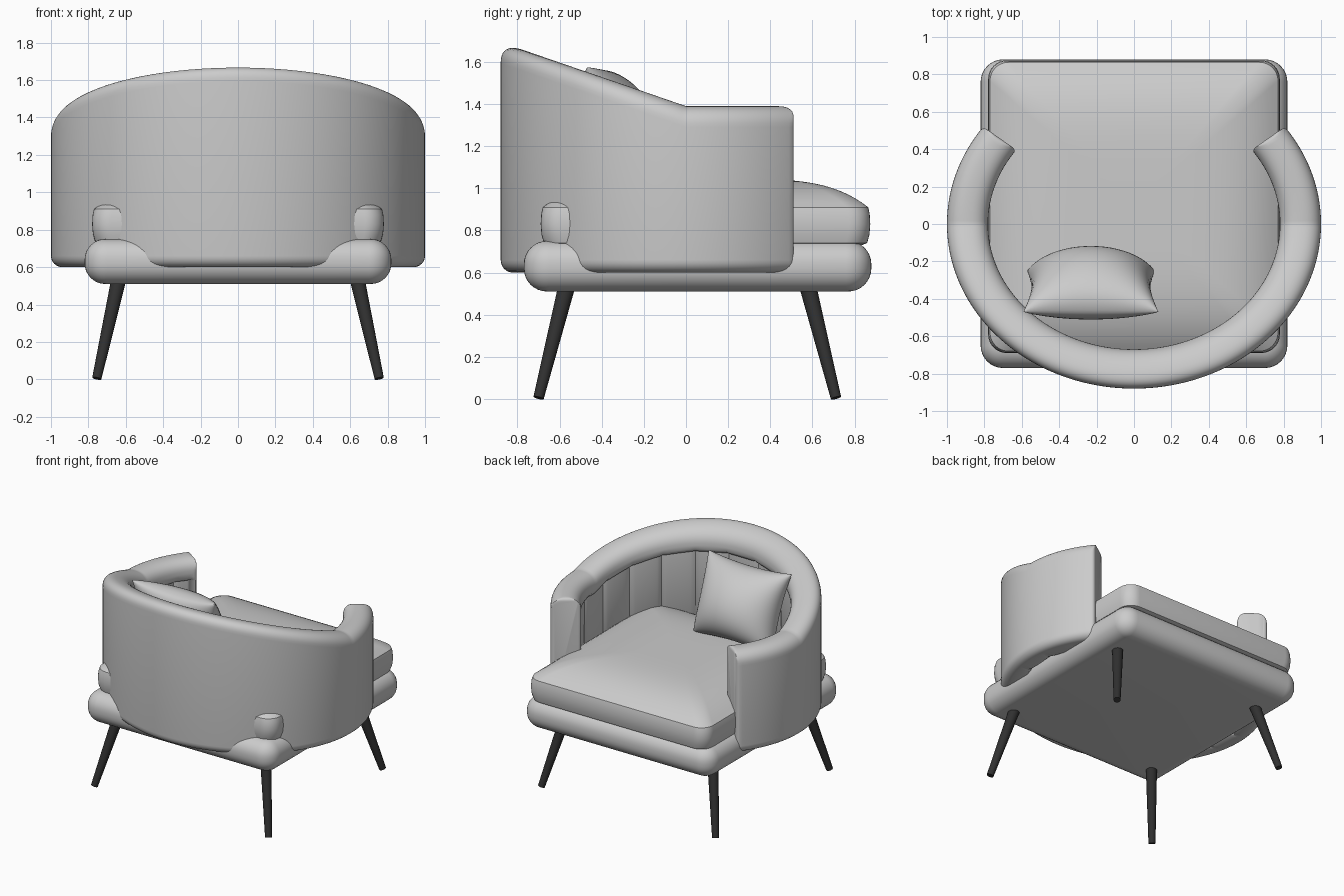
import bpy, bmesh, math
from mathutils import Vector, Matrix

if "Cube" in bpy.data.objects:
    bpy.data.objects.remove(bpy.data.objects["Cube"])


def material(name, rgb):
    m = bpy.data.materials.new(name)
    m.diffuse_color = (*rgb, 1)
    m.use_nodes = True
    m.node_tree.nodes["Principled BSDF"].inputs["Base Color"].default_value = m.diffuse_color
    return m


FABRIC = material("grey fabric", (0.6, 0.6, 0.6))
BLACK = material("black wood", (0.03, 0.03, 0.03))


def finish(bm, name, mat, angle=40):
    bmesh.ops.recalc_face_normals(bm, faces=bm.faces)
    me = bpy.data.meshes.new(name)
    bm.to_mesh(me)
    bm.free()
    me.materials.append(mat)
    ob = bpy.data.objects.new(name, me)
    bpy.context.collection.objects.link(ob)
    bpy.ops.object.select_all(action='DESELECT')
    ob.select_set(True)
    bpy.context.view_layer.objects.active = ob
    bpy.ops.object.shade_smooth_by_angle(angle=math.radians(angle))
    return ob


def loft(rings, name, mat, angle=40):
    """Skin closed rings of equal length and cap both ends."""
    bm = bmesh.new()
    loops = [[bm.verts.new(p) for p in r] for r in rings]
    n = len(loops[0])
    for a, b in zip(loops, loops[1:]):
        for i in range(n):
            j = (i + 1) % n
            bm.faces.new((a[i], a[j], b[j], b[i]))
    bm.faces.new(loops[0])
    bm.faces.new(loops[-1])
    return finish(bm, name, mat, angle)


def rounded_rect(hx, hy, r, cy, z, seg=8):
    pts = []
    for k, (sx, sy) in enumerate([(1, 1), (-1, 1), (-1, -1), (1, -1)]):
        for i in range(seg + 1):
            a = math.pi / 2 * (k + i / seg)
            pts.append((sx * (hx - r) + r * math.cos(a),
                        cy + sy * (hy - r) + r * math.sin(a), z))
    return pts


# Padded base with full round edges
R = 0.11
rings = []
for zc, a0 in ((0.51 + R, -90), (0.75 - R, 0)):
    for i in range(9):
        a = math.radians(a0 + 90 * i / 8)
        e = R * (1 - math.cos(a))
        rings.append(rounded_rect(0.82 - e, 0.825 - e, 0.12 - e, 0.055, zc + R * math.sin(a)))
loft(rings, "seat_base", FABRIC)

# Seat cushion: upright sides, domed top
rings = [rounded_rect(0.78 - e, 0.7825 - e, 0.10, 0.0925, z)
         for e, z in ((0.04, 0.73), (0.015, 0.74), (0.004, 0.78), (0, 0.83), (0.003, 0.88), (0.01, 0.91))]
for i in range(1, 25):
    s = 1 - i / 25
    rings.append(rounded_rect(0.77 * s, 0.7725 * s, 0.10 * s, 0.0925, 0.91 + 0.135 * (1 - s ** 4.5)))
loft(rings, "seat_cushion", FABRIC)

# Curved back: roll-topped section swept round an ellipse, channelled inside
W, BOTTOM, END, STEP = 0.22, 0.60, 126.25, 17.5


def section(t_deg):
    t = math.radians(t_deg - 90)
    s = (END - abs(t_deg)) * 0.0155
    er = 0.025
    e = er - math.sqrt(er * er - (er - s) ** 2) if s < er else 0
    # recess of the inner panels, with a groove at each seam
    blend = min(1, max(0, (s - 0.03) / 0.02))
    seam = abs(math.cos(math.pi * t_deg / STEP))
    rec = blend * (0.03 + 0.025 * (1 - seam ** 0.5))
    prof = []                                    # (distance in from outside, z, follows top)
    for i in range(7):                           # outer bottom edge
        a = math.radians(90 * i / 6)
        prof.append((0.06 * (1 - math.sin(a)), 0.06 * (1 - math.cos(a)), False))
    for i in range(21):                          # top roll
        a = math.pi * i / 20
        c, q = math.cos(a), math.sin(a)
        prof.append((W / 2 - W / 2 * math.copysign(abs(c) ** 0.85, c),
                     -0.10 + 0.10 * q ** 0.85, True))
    prof += [(W, -0.13, True), (W - rec * 0.4, -0.155, True), (W - rec, -0.165, True),
             (W - rec, 0.04, False), (W - rec - 0.04, 0, False)]
    pts = []
    for d, z, top in prof:
        d = min(max(d, e), W - e)
        x = (1 - d) * math.cos(t)
        y = (0.88 - d * 0.955) * math.sin(t)
        crest = 1.39 + 0.345 * max(0, -y)
        z = crest + min(z, -e) if top else BOTTOM + max(z, e)
        pts.append((x, y, z))
    return pts


ends = [END - o for o in (0, 0.12, 0.35, 0.7)]
angles = [-a for a in ends] + [i * 1.25 for i in range(-100, 101)] + ends[::-1]
loft([section(a) for a in angles], "curved_back", FABRIC, 50)

# Throw pillow leaning on the back
bm = bmesh.new()
N = 28
frame = Matrix.Translation((-0.23, -0.36, 1.295)) @ Matrix.Rotation(math.radians(21.4), 4, 'X')
for depth in (0.22, -0.13):
    grid = []
    for i in range(N + 1):
        row = []
        for j in range(N + 1):
            u = math.sin(math.pi / 2 * (2 * i / N - 1))
            v = math.sin(math.pi / 2 * (2 * j / N - 1))
            f = max(0, (1 - u * u) * (1 - v * v)) ** 0.45
            p = Vector((u * (0.35 + 0.01 * v) * (1 - 0.09 * (1 - v * v)),
                        depth * f * (1 - 0.14 * v),
                        v * 0.30 * (1 - 0.09 * (1 - u * u))))
            row.append(bm.verts.new(frame @ p))
        grid.append(row)
    for i in range(N):
        for j in range(N):
            bm.faces.new((grid[i][j], grid[i + 1][j], grid[i + 1][j + 1], grid[i][j + 1]))
bmesh.ops.remove_doubles(bm, verts=bm.verts, dist=0.0005)
finish(bm, "throw_pillow", FABRIC, 60)

# Four splayed tapered legs
for label, yt, yf in (("front", -0.56, -0.70), ("back", 0.572, 0.712)):
    for side, sx in (("left", -1), ("right", 1)):
        top, foot = Vector((sx * 0.632, yt, 0.56)), Vector((sx * 0.755, yf, 0.005))
        axis = top - foot
        turn = axis.to_track_quat('Z', 'Y')
        rings = []
        for r, k in ((0.025, 0), (0.041, 1)):
            rings.append([foot + axis * k + turn @ Vector((r * math.cos(a), r * math.sin(a), 0))
                          for a in (math.tau * i / 20 for i in range(20))])
        loft(rings, f"{label}_{side}_leg", BLACK)
